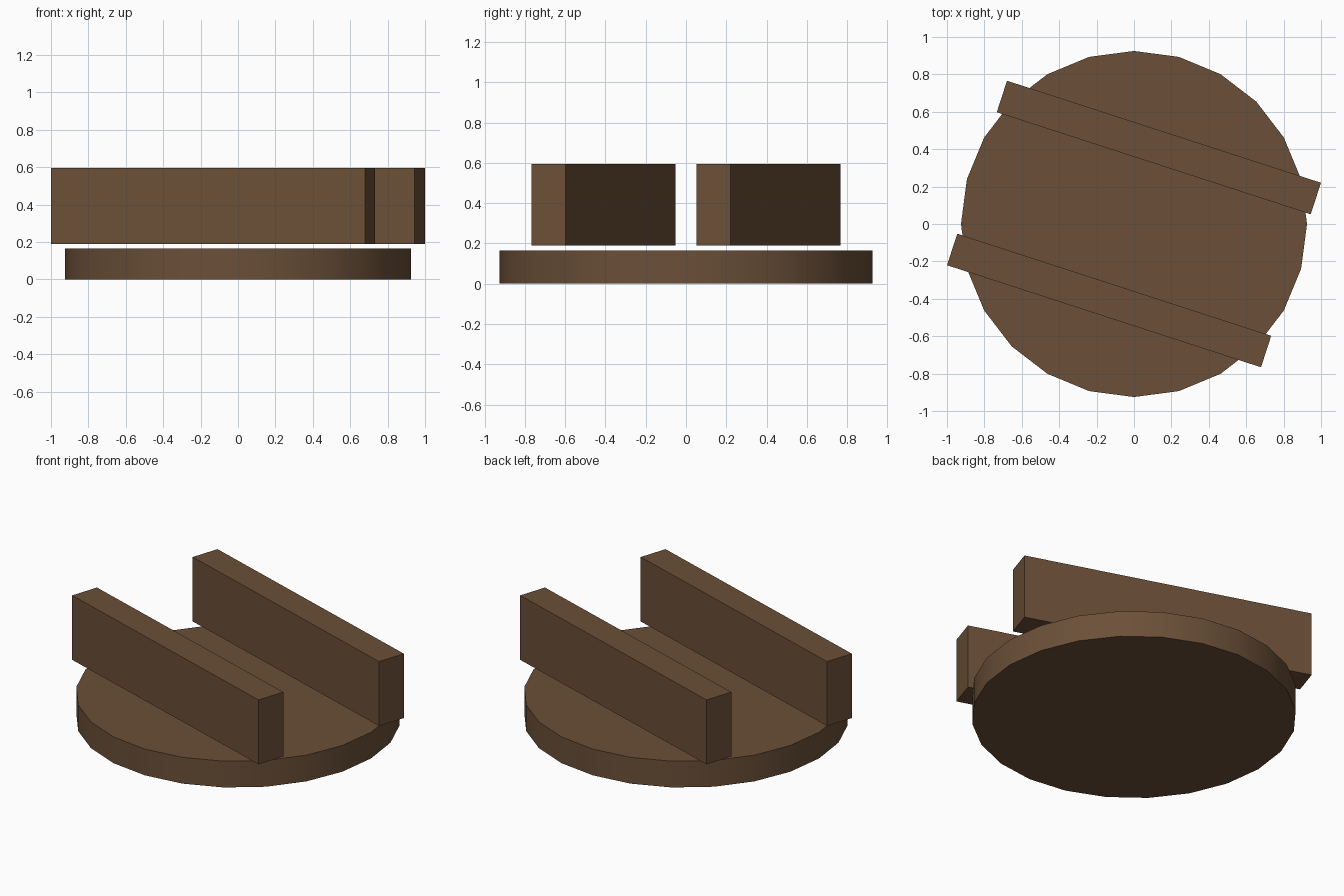
import bpy
import math

cube = bpy.data.objects.get("Cube")
if cube:
    bpy.data.objects.remove(cube, do_unlink=True)

# Single brown material
COLOUR = (0.147, 0.08, 0.04, 1.0)
brown = bpy.data.materials.new("dark_brown_wood")
brown.use_nodes = True
brown.diffuse_color = COLOUR
shader = next(n for n in brown.node_tree.nodes if n.type == 'BSDF_PRINCIPLED')
shader.inputs["Base Color"].default_value = COLOUR

DISC_RADIUS, DISC_HEIGHT = 0.925, 0.165
BAR_SIZE = (1.765, 0.177, 0.405)
BAR_BOTTOM = 0.19
BAR_ANGLE = math.radians(-18)


def finish(name):
    obj = bpy.context.object
    obj.name = name
    obj.data.name = name
    obj.data.materials.append(brown)
    return obj


# Round base, smooth around the rim
bpy.ops.mesh.primitive_cylinder_add(vertices=24, radius=DISC_RADIUS, depth=DISC_HEIGHT,
                                    location=(0, 0, DISC_HEIGHT / 2))
finish("round_base")
bpy.ops.object.shade_smooth_by_angle(angle=math.radians(30))

# Two parallel slanted bars, each the other turned half round, just above the base
for name, side in (("back_bar", 1), ("front_bar", -1)):
    bpy.ops.mesh.primitive_cube_add(
        size=1, location=(0.133 * side, 0.409 * side, BAR_BOTTOM + BAR_SIZE[2] / 2),
        rotation=(0, 0, BAR_ANGLE))
    bar = finish(name)
    bar.scale = BAR_SIZE
    bpy.ops.object.transform_apply(location=False, rotation=False, scale=True)
